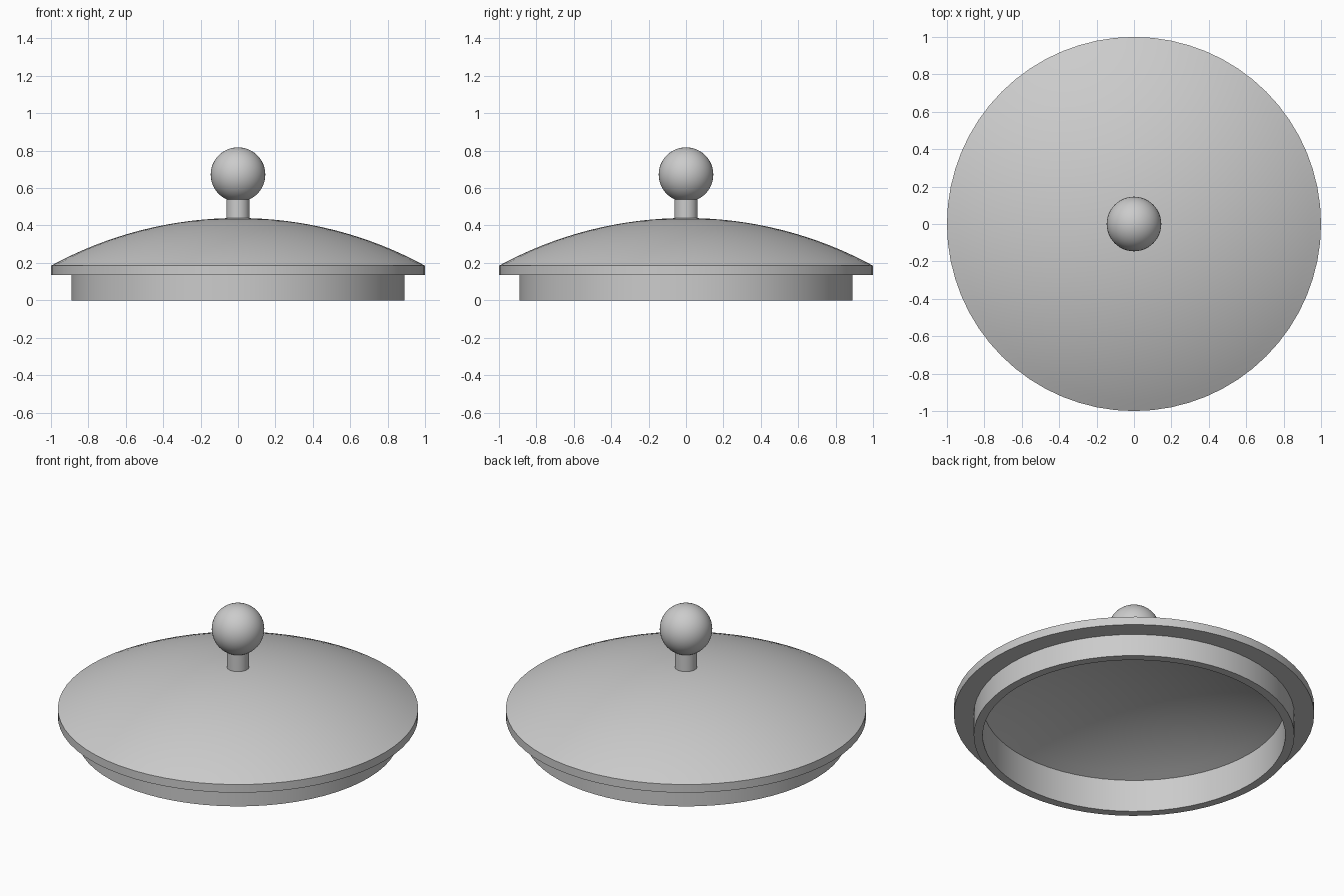
import bpy, bmesh
from math import sin, cos, asin, pi, radians

cube = bpy.data.objects.get("Cube")
if cube:
    bpy.data.objects.remove(cube, do_unlink=True)

grey = bpy.data.materials.new("plain grey")
grey.use_nodes = True
colour = (0.6, 0.6, 0.6, 1)
grey.diffuse_color = colour
grey.node_tree.nodes["Principled BSDF"].inputs["Base Color"].default_value = colour


def arc(radius, centre_z, start, end, steps):
    """Points (r, z) on a circle centred on the axis, angles from straight up."""
    angles = [start + (end - start) * i / steps for i in range(steps + 1)]
    return [(max(0, radius * sin(a)), centre_z + radius * cos(a)) for a in angles]


def lathe(name, profile, segments):
    """Revolve an (r, z) profile about the vertical axis."""
    bm = bmesh.new()
    verts = [bm.verts.new((r, 0, z)) for r, z in profile]
    edges = [bm.edges.new(pair) for pair in zip(verts, verts[1:])]
    bmesh.ops.spin(bm, geom=verts + edges, cent=(0, 0, 0), axis=(0, 0, 1),
                   angle=2 * pi, steps=segments, use_duplicate=False)
    bmesh.ops.remove_doubles(bm, verts=bm.verts, dist=0.0001)
    bmesh.ops.recalc_face_normals(bm, faces=bm.faces)
    mesh = bpy.data.meshes.new(name)
    bm.to_mesh(mesh)
    bm.free()
    mesh.materials.append(grey)
    obj = bpy.data.objects.new(name, mesh)
    bpy.context.collection.objects.link(obj)
    bpy.ops.object.select_all(action='DESELECT')
    obj.select_set(True)
    bpy.context.view_layer.objects.active = obj
    bpy.ops.object.shade_smooth_by_angle(angle=radians(25))


# Lid shell: outer dome, rim, skirt, then the parallel inner dome
dome_r, dome_top, thickness = 2.088, 0.44, 0.06
skirt_in = 0.84
dome_z = dome_top - dome_r
inner_r = dome_r - thickness
outer = arc(dome_r, dome_z, 0, asin(1 / dome_r), 16)
inner = arc(inner_r, dome_z, asin(skirt_in / inner_r), 0, 14)
rim_and_skirt = [(1, 0.135), (0.89, 0.135), (0.89, 0), (skirt_in, 0)]
lathe("lid", outer + rim_and_skirt + inner, 64)

# Handle: stem and ball
lathe("handle_stem", [(0, 0.42), (0.062, 0.42), (0.062, 0.56), (0, 0.56)], 32)
lathe("handle_ball", arc(0.146, 0.672, 0, pi, 24), 48)
